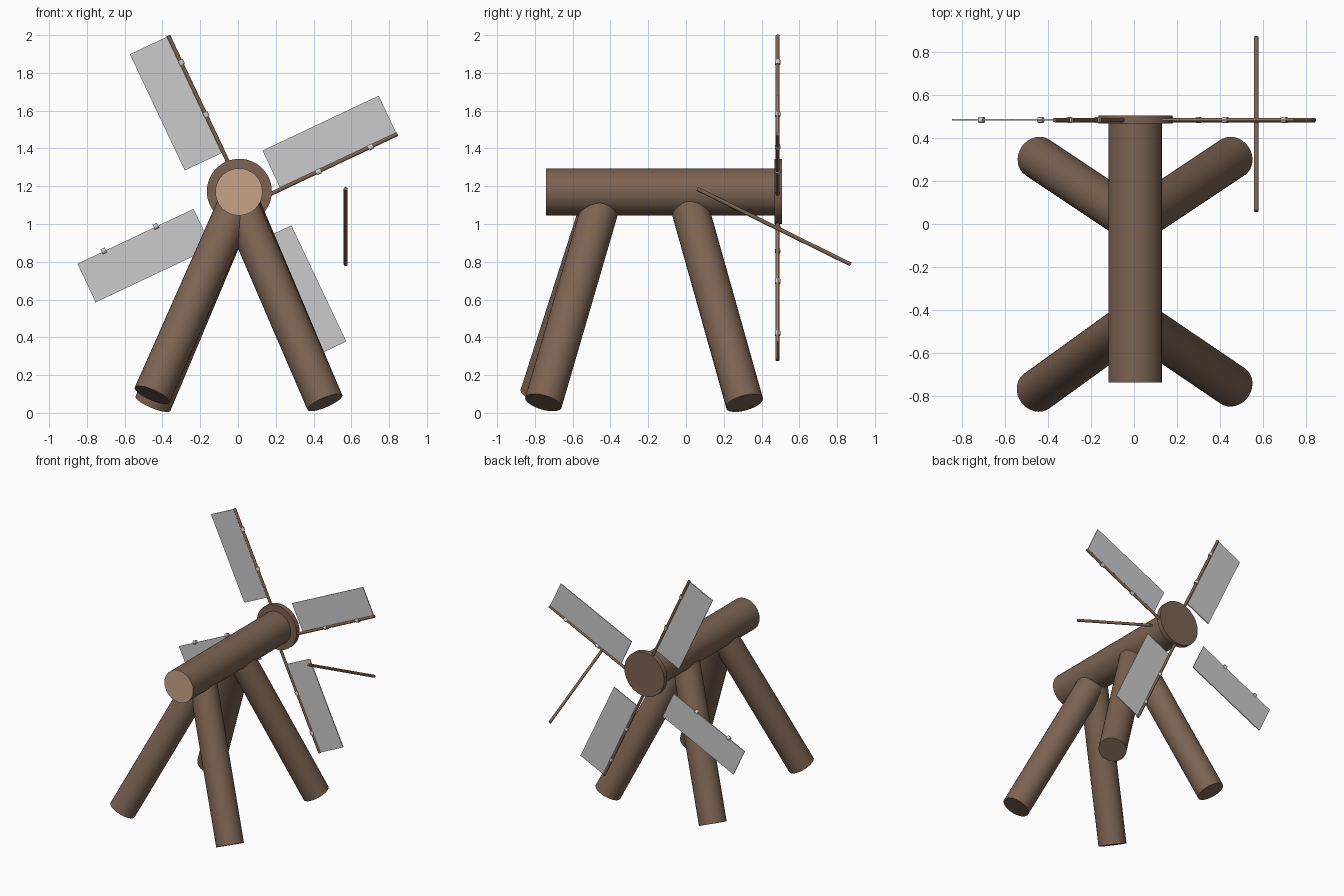
import bpy, bmesh, math
from mathutils import Vector, Matrix

if "Cube" in bpy.data.objects:
    bpy.data.objects.remove(bpy.data.objects["Cube"])


def material(name, rgb):
    m = bpy.data.materials.new(name)
    m.diffuse_color = (*rgb, 1)
    m.use_nodes = True
    m.node_tree.nodes["Principled BSDF"].inputs["Base Color"].default_value = m.diffuse_color
    return m


BARK = material("bark", (0.20, 0.125, 0.083))
CUT = material("cut_wood", (0.58, 0.37, 0.24))


def finish(name, bm, mats=()):
    bmesh.ops.recalc_face_normals(bm, faces=bm.faces)
    me = bpy.data.meshes.new(name)
    bm.to_mesh(me)
    bm.free()
    ob = bpy.data.objects.new(name, me)
    bpy.context.collection.objects.link(ob)
    for m in mats:
        me.materials.append(m)
    bpy.ops.object.select_all(action='DESELECT')
    ob.select_set(True)
    bpy.context.view_layer.objects.active = ob
    bpy.ops.object.shade_smooth_by_angle(angle=math.radians(35))
    return ob


def rod(name, a, b, r, mats=(), sides=32):
    """Cylinder running from point a to point b."""
    a, b = Vector(a), Vector(b)
    d = b - a
    bm = bmesh.new()
    bmesh.ops.create_cone(
        bm, cap_ends=True, segments=sides, radius1=r, radius2=r, depth=d.length,
        matrix=Matrix.Translation((a + b) / 2) @ d.to_track_quat('Z', 'Y').to_matrix().to_4x4())
    return finish(name, bm, mats)


# main log with a pale cut face at the front
log = rod("body_log", (0.005, -0.74, 1.17), (0.005, 0.475, 1.17), 0.125, [BARK, CUT])
for p in log.data.polygons:
    if p.normal.y < -0.9:
        p.material_index = 1

# hub disc behind the log
rod("hub_disc", (0.007, 0.468, 1.173), (0.007, 0.507, 1.173), 0.172, [BARK], 48)

# four splayed legs, sunk into the log
LEGS = {
    "front_right_leg": ((0.46, -0.755, 0.055), (0.01, -0.45, 1.10)),
    "front_left_leg": ((-0.455, -0.78, 0.095), (-0.005, -0.455, 1.11)),
    "back_right_leg": ((0.46, 0.31, 0.055), (0.01, 0.01, 1.12)),
    "back_left_leg": ((-0.45, 0.31, 0.05), (0.0, 0.01, 1.12)),
}
for name, (foot, top) in LEGS.items():
    rod(name, foot, top, 0.1, [BARK])

# sails: angle index, small radial and sideways shift, whether the spar is in place
SAILS = ((0, 0, 0, True), (1, 0.028, 0.02, True),
         (2, 0.012, 0.005, False), (3, 0.026, 0.022, True))
for i, du, dv, has_spar in SAILS:
    ang = math.radians(25.3 + 90 * i)
    u = Vector((math.cos(ang), 0, math.sin(ang)))
    v = Vector((-math.sin(ang), 0, math.cos(ang)))

    def at(r, s, y=0.485):
        return Vector((0, y, 1.137)) + u * (r + du) + v * (s + dv)

    # sheet
    bm = bmesh.new()
    corners = ((0.225, -0.054), (0.905, -0.054), (0.905, 0.172), (0.225, 0.172))
    lo = [bm.verts.new(at(r, s, 0.482)) for r, s in corners]
    hi = [bm.verts.new(at(r, s, 0.489)) for r, s in corners]
    bm.faces.new(lo)
    bm.faces.new(hi)
    for k in range(4):
        n = (k + 1) % 4
        bm.faces.new((lo[k], lo[n], hi[n], hi[k]))
    finish(f"sail_sheet_{i + 1}", bm)

    # clips that tie the sheet to the spar
    for k, r in enumerate((0.445, 0.75)):
        rod(f"sail_clip_{i + 1}_{k + 1}", at(r - 0.012, -0.056), at(r + 0.012, -0.056), 0.0145, (), 16)

    # spar
    if has_spar:
        rod(f"sail_spar_{i + 1}", at(0.0, -0.054), at(0.908, -0.054), 0.0105, [BARK], 16)

# loose spar at the side
rod("loose_spar", (0.57, 0.06, 1.186), (0.57, 0.872, 0.786), 0.0105, [BARK], 16)
